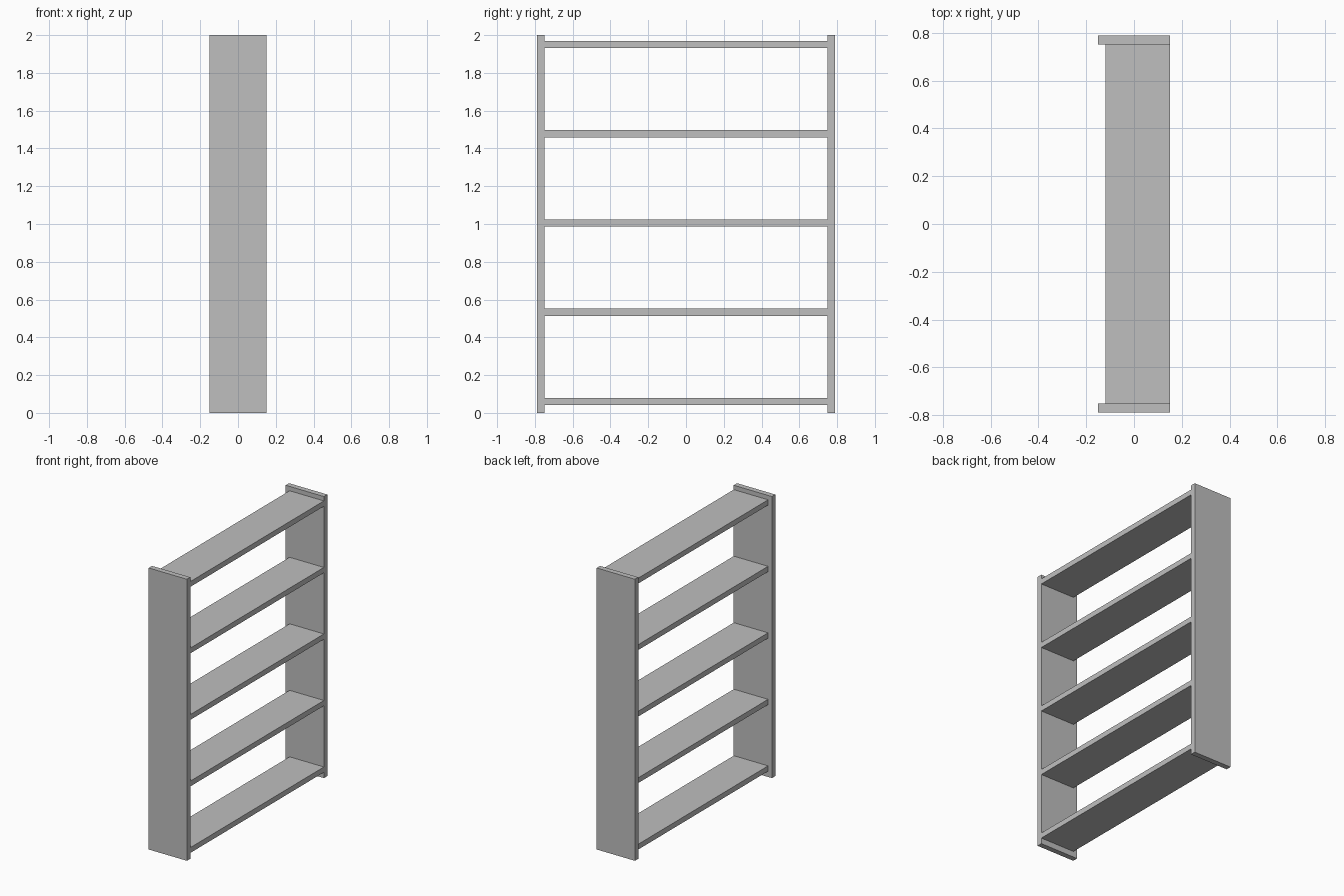
import bpy

default = bpy.data.objects.get("Cube")
if default:
    bpy.data.objects.remove(default, do_unlink=True)

# Single plain grey finish
GREY = (0.52, 0.52, 0.52, 1.0)
grey = bpy.data.materials.new("light grey")
grey.use_nodes = True
grey.diffuse_color = GREY
grey.node_tree.nodes["Principled BSDF"].inputs["Base Color"].default_value = GREY


def board(name, low, high):
    """Box between two opposite corners."""
    centre = [(a + b) / 2 for a, b in zip(low, high)]
    bpy.ops.mesh.primitive_cube_add(size=1, location=centre)
    obj = bpy.context.object
    obj.name = name
    obj.scale = [b - a for a, b in zip(low, high)]
    bpy.ops.object.transform_apply(location=False, rotation=False, scale=True)
    obj.data.materials.append(grey)
    return obj


DEPTH = 0.15      # half depth of the side panels
INNER = 0.75      # inner face of the side panels
OUTER = 0.788     # outer face of the side panels
HEIGHT = 2.0
THICK = 0.038     # shelf thickness
SETBACK = 0.03    # shelves are recessed on the -x edge
SHELVES = 5
FIRST, LAST = 0.06, 1.95

# Upright side panels
board("front_side_panel", (-DEPTH, -OUTER, 0), (DEPTH, -INNER, HEIGHT))
board("back_side_panel", (-DEPTH, INNER, 0), (DEPTH, OUTER, HEIGHT))

# Evenly spaced shelves, flush with the +x edge
for i in range(SHELVES):
    z = FIRST + (LAST - FIRST) * i / (SHELVES - 1)
    board(f"shelf_{i + 1}",
          (-DEPTH + SETBACK, -INNER, z - THICK / 2),
          (DEPTH, INNER, z + THICK / 2))
